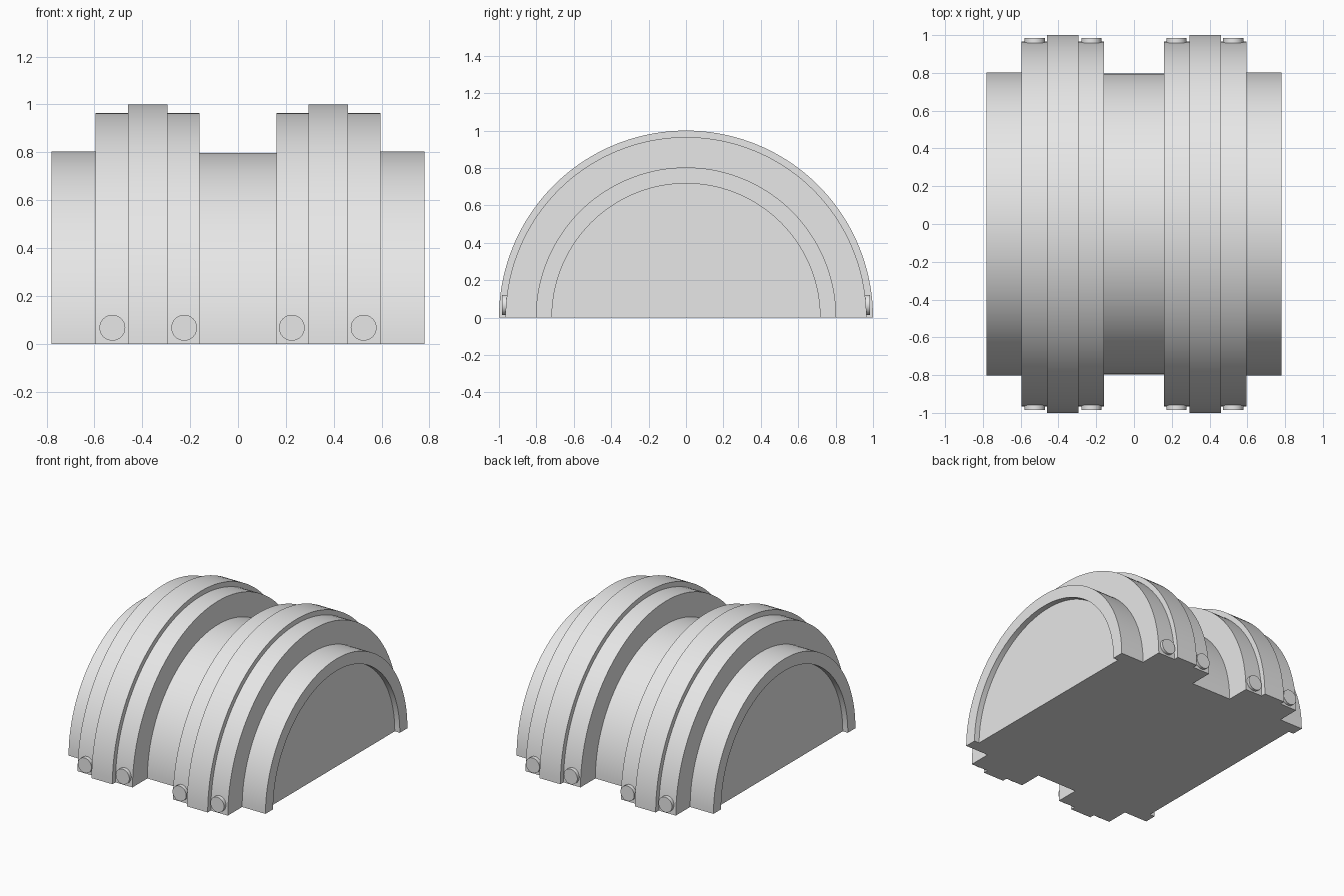
import bpy, bmesh, math
from mathutils import Matrix, Vector

cube = bpy.data.objects.get("Cube")
if cube:
    bpy.data.objects.remove(cube, do_unlink=True)

grey = bpy.data.materials.new("light_grey")
grey.use_nodes = True
colour = (0.8, 0.8, 0.8, 1)
grey.diffuse_color = colour
grey.node_tree.nodes["Principled BSDF"].inputs["Base Color"].default_value = colour


def finish(bm, name):
    bmesh.ops.recalc_face_normals(bm, faces=bm.faces[:])
    mesh = bpy.data.meshes.new(name)
    bm.to_mesh(mesh)
    bm.free()
    obj = bpy.data.objects.new(name, mesh)
    bpy.context.collection.objects.link(obj)
    mesh.materials.append(grey)
    bpy.ops.object.select_all(action="DESELECT")
    obj.select_set(True)
    bpy.context.view_layer.objects.active = obj
    bpy.ops.object.shade_smooth_by_angle(angle=math.radians(25))
    return obj


# Stepped half-round body with a shallow recess in each end
half = [(0.16, 0.797), (0.16, 0.965), (0.295, 0.965), (0.295, 1.0),
        (0.46, 1.0), (0.46, 0.965), (0.595, 0.965), (0.595, 0.803),
        (0.78, 0.803), (0.78, 0.717), (0.74, 0.717), (0.74, 0.0)]
profile = [(-x, r) for x, r in reversed(half)] + half

bm = bmesh.new()
verts = [bm.verts.new((x, r, 0)) for x, r in profile]
edges = [bm.edges.new(pair) for pair in zip(verts, verts[1:])]
bmesh.ops.spin(bm, geom=verts + edges, cent=(0, 0, 0), axis=(1, 0, 0),
               angle=math.pi, steps=72, use_duplicate=False)
# Flat underside, one half on each side of the axis
for side in (1, -1):
    bm.faces.new([bm.verts.new((x, side * r, 0)) for x, r in profile])
bmesh.ops.remove_doubles(bm, verts=bm.verts[:], dist=0.0005)
finish(bm, "half_round_body")

# Round studs low on both sides of each rib
for side, side_name in ((-1, "front"), (1, "back")):
    for i, x in enumerate((-0.525, -0.225, 0.225, 0.525)):
        bm = bmesh.new()
        place = (Matrix.Translation(Vector((x, side * 0.9575, 0.067)))
                 @ Matrix.Rotation(math.pi / 2, 4, "X"))
        bmesh.ops.create_cone(bm, cap_ends=True, segments=32, radius1=0.054,
                              radius2=0.054, depth=0.055, matrix=place)
        finish(bm, f"{side_name}_stud_{i + 1}")
